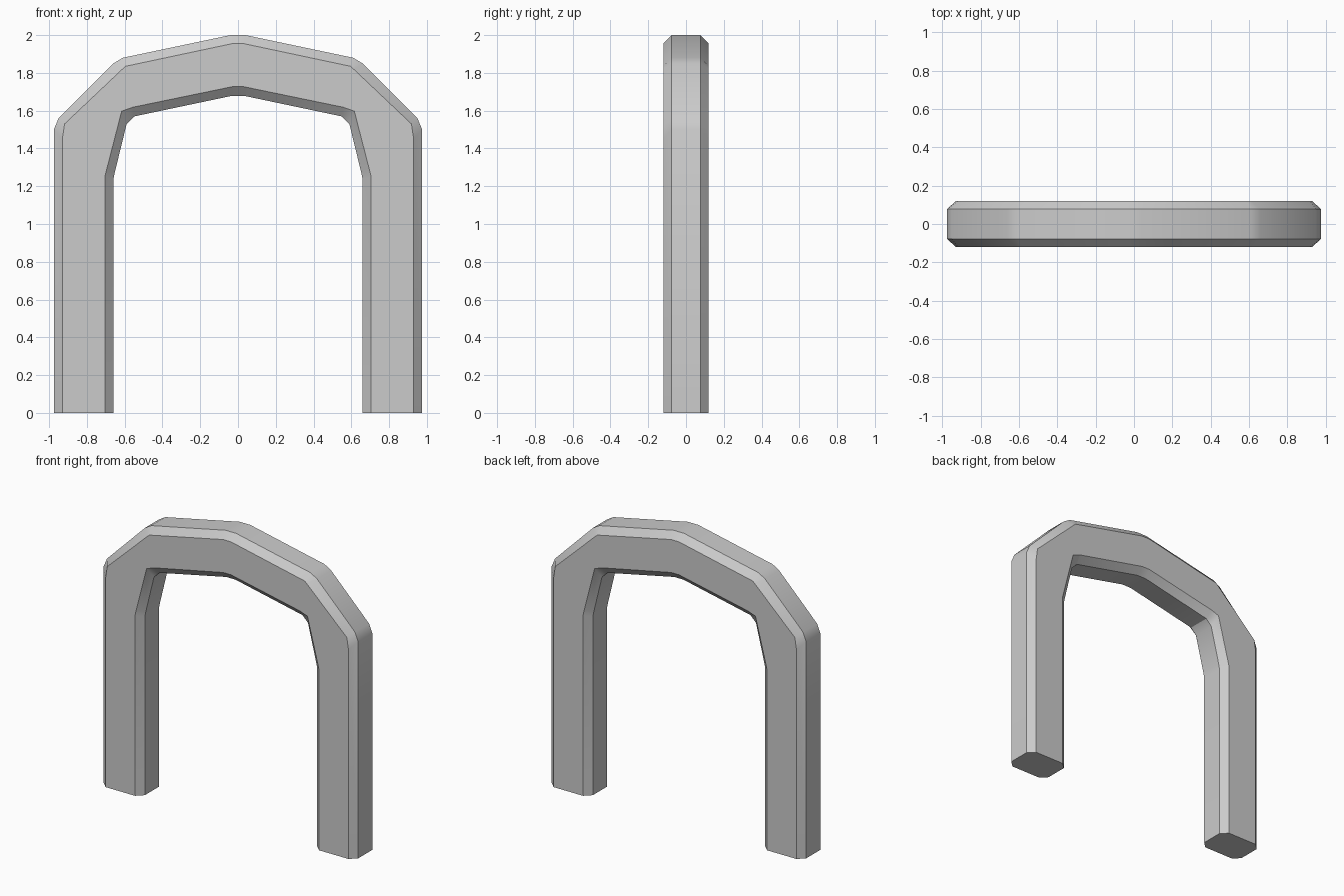
import bpy, bmesh
from math import radians

if "Cube" in bpy.data.objects:
    bpy.data.objects.remove(bpy.data.objects["Cube"])

Y_FACE, Y_SIDE = 0.12, 0.077  # half depth of the front face and of the side flats

# Stations along the right half, foot to crown:
# outer rim, outer face edge, inner face edge, inner rim as (x, z)
half = [
    [(0.975, 0.0), (0.93, 0.0), (0.705, 0.0), (0.66, 0.0)],
    [(0.975, 1.50), (0.93, 1.45), (0.705, 1.25), (0.66, 1.235)],
    [(0.95, 1.56), (0.918, 1.53), (0.695, 1.29), (0.653, 1.27)],
    [(0.66, 1.85), (0.612, 1.82), (0.616, 1.597), (0.59, 1.528)],
    [(0.61, 1.88), (0.595, 1.835), (0.558, 1.618), (0.548, 1.57)],
    [(0.04, 2.0), (0.03, 1.955), (0.03, 1.727), (0.035, 1.678)],
]
stations = half + [[(-x, z) for x, z in s] for s in reversed(half)]

# Arch: chamfered eight-sided section swept through the stations
bm = bmesh.new()
depth = [Y_SIDE, Y_FACE, Y_FACE, Y_SIDE]
rings = []
for s in stations:
    front = [bm.verts.new((x, -d, z)) for (x, z), d in zip(s, depth)]
    back = [bm.verts.new((x, d, z)) for (x, z), d in zip(s, depth)]
    rings.append(front + back[::-1])
for a, b in zip(rings, rings[1:]):
    for i in range(8):
        j = (i + 1) % 8
        bm.faces.new((a[i], a[j], b[j], b[i]))

# Feet caps
bm.faces.new(rings[0])
bm.faces.new(rings[-1])
bmesh.ops.recalc_face_normals(bm, faces=bm.faces)

mesh = bpy.data.meshes.new("arch")
bm.to_mesh(mesh)
bm.free()
arch = bpy.data.objects.new("arch", mesh)
bpy.context.collection.objects.link(arch)

# Soft corners along the rims, crisp chamfers
bpy.context.view_layer.objects.active = arch
arch.select_set(True)
bpy.ops.object.shade_smooth_by_angle(angle=radians(32))
